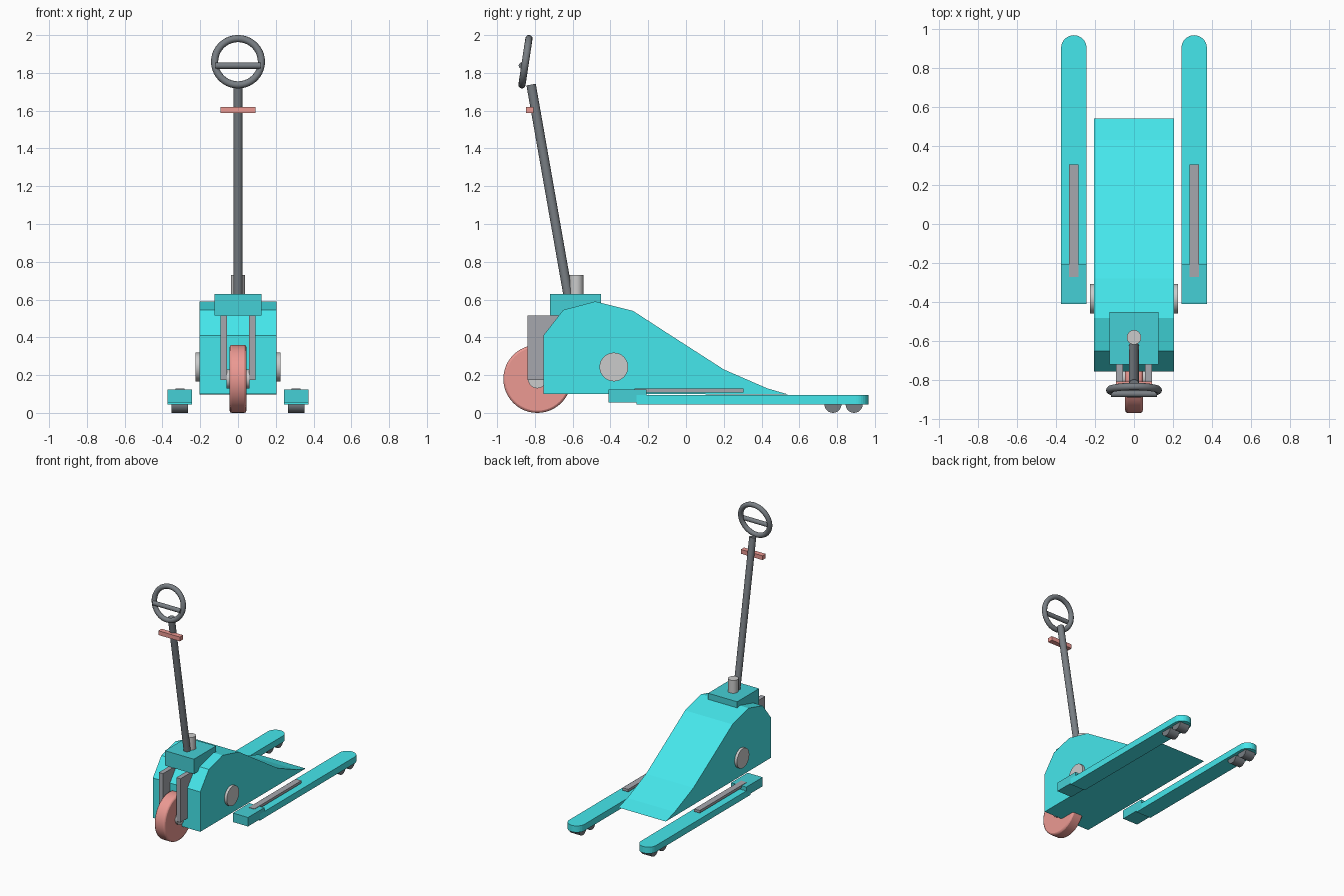
import bpy, bmesh, math
from mathutils import Vector

if "Cube" in bpy.data.objects:
    bpy.data.objects.remove(bpy.data.objects["Cube"])


def material(name, rgb):
    m = bpy.data.materials.new(name)
    m.diffuse_color = (*rgb, 1)
    m.use_nodes = True
    m.node_tree.nodes["Principled BSDF"].inputs["Base Color"].default_value = m.diffuse_color
    return m


TEAL = material("teal", (0.06, 0.80, 0.84))
DEEP = material("deep_teal", (0.06, 0.63, 0.67))
DARK = material("dark_rubber", (0.19, 0.21, 0.23))
STEEL = material("dark_steel", (0.38, 0.39, 0.42))
SILVER = material("silver", (0.70, 0.70, 0.70))
RED = material("red", (0.84, 0.32, 0.29))


def finish(name, mat, smooth=False):
    ob = bpy.context.object
    ob.name = name
    ob.data.materials.append(mat)
    if smooth:
        bpy.ops.object.shade_smooth_by_angle(angle=math.radians(35))
    return ob


def box(name, lo, hi, mat):
    lo, hi = Vector(lo), Vector(hi)
    bpy.ops.mesh.primitive_cube_add(size=1, location=(lo + hi) / 2)
    bpy.context.object.scale = hi - lo
    bpy.ops.object.transform_apply(location=False, rotation=False, scale=True)
    return finish(name, mat)


def rod(name, a, b, r, mat, sides=32):
    a, b = Vector(a), Vector(b)
    bpy.ops.mesh.primitive_cylinder_add(vertices=sides, radius=r, depth=(b - a).length, location=(a + b) / 2)
    bpy.context.object.rotation_euler = (b - a).to_track_quat('Z', 'Y').to_euler()
    return finish(name, mat, True)


def prism(name, points, offset, mat):
    """Extrude a flat outline of 3D points along an offset."""
    bm = bmesh.new()
    face = bm.faces.new([bm.verts.new(p) for p in points])
    out = bmesh.ops.extrude_face_region(bm, geom=[face])["geom"]
    bmesh.ops.translate(bm, vec=offset, verts=[v for v in out if isinstance(v, bmesh.types.BMVert)])
    bmesh.ops.recalc_face_normals(bm, faces=bm.faces)
    me = bpy.data.meshes.new(name)
    bm.to_mesh(me)
    bm.free()
    ob = bpy.data.objects.new(name, me)
    bpy.context.collection.objects.link(ob)
    me.materials.append(mat)
    return ob


# sloping body
profile = [(-0.755, 0.10), (-0.755, 0.41), (-0.65, 0.545), (-0.48, 0.59), (-0.28, 0.54),
           (-0.08, 0.41), (0.20, 0.23), (0.43, 0.13), (0.54, 0.098)]
prism("body", [(-0.204, y, z) for y, z in profile], (0.408, 0, 0), TEAL)

# steering head and lift post
box("steering_head", (-0.125, -0.72, 0.515), (0.125, -0.45, 0.63), DEEP)
rod("lift_post", (0, -0.58, 0.60), (0, -0.58, 0.73), 0.037, SILVER)

# steering wheel with bevelled tread
tyre = rod("drive_wheel", (-0.045, -0.787, 0.18), (0.045, -0.787, 0.18), 0.18, RED, 48)
bevel = tyre.modifiers.new("bevel", 'BEVEL')
bevel.width, bevel.segments = 0.012, 2
rod("drive_hub", (-0.06, -0.787, 0.18), (0.06, -0.787, 0.18), 0.05, SILVER)

# handle shaft, grip ring, crossbar and lever
rod("handle_shaft", (0, -0.613, 0.56), (0, -0.82, 1.738), 0.025, DARK, 24)
bpy.ops.mesh.primitive_torus_add(major_radius=0.124, minor_radius=0.019, major_segments=40, minor_segments=12,
                                 location=(0, -0.85, 1.859), rotation=(math.pi / 2 - 0.15, 0, 0))
finish("grip_ring", DARK, True)
rod("grip_crossbar", (-0.118, -0.869, 1.838), (0.118, -0.869, 1.838), 0.017, DARK, 16)
box("release_lever", (-0.093, -0.847, 1.587), (0.093, -0.807, 1.62), RED)

# mirrored parts
for s, side in ((-1, "left"), (1, "right")):
    box(f"wheel_plate_{side}", (s * 0.075 - 0.018, -0.84, 0.175), (s * 0.075 + 0.018, -0.67, 0.515), STEEL)
    rod(f"side_cap_{side}", (s * 0.18, -0.382, 0.243), (s * 0.224, -0.382, 0.243), 0.076, SILVER)

    # fork with rounded tip
    cx, r = s * 0.308, 0.065
    tip = [(cx + r * math.cos(a), 0.901 + r * math.sin(a), 0.045)
           for a in (math.pi * i / 16 for i in range(17))]
    fork = [(cx + r, -0.262, 0.045)] + tip + [(cx - r, -0.262, 0.045)]
    prism(f"fork_{side}", fork, (0, 0, 0.05), TEAL)
    box(f"fork_root_{side}", (cx - r, -0.41, 0.055), (cx + r, -0.208, 0.125), DEEP)
    box(f"push_rod_{side}", (cx - 0.024, -0.272, 0.108), (cx + 0.024, 0.305, 0.128), STEEL)

    # load rollers
    for i, y in enumerate((0.778, 0.89)):
        rod(f"load_roller_{side}_{i}", (cx - 0.043, y, 0.045), (cx + 0.043, y, 0.045), 0.045, DARK, 24)
